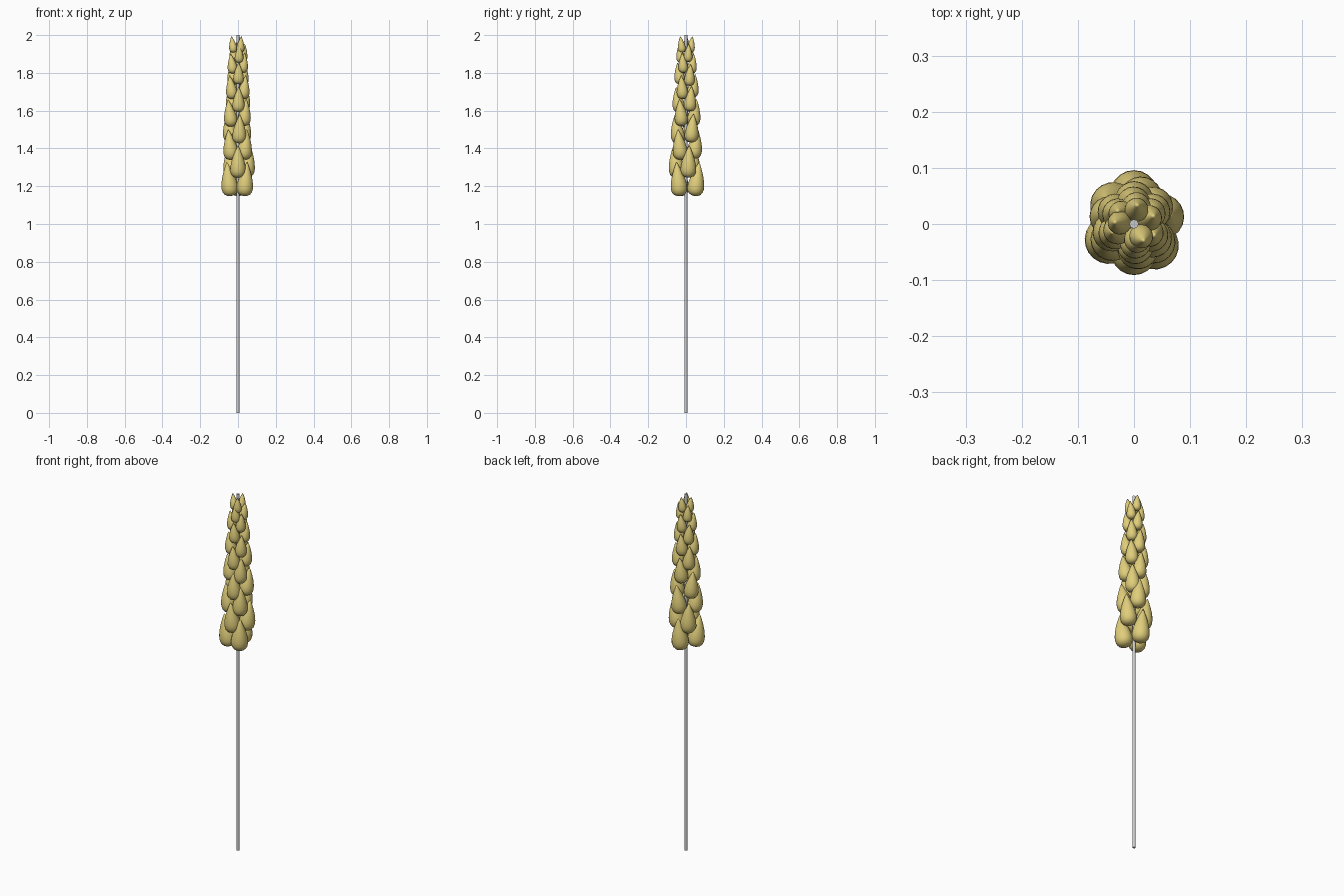
import bpy, math, random
from mathutils import Matrix, Vector

if "Cube" in bpy.data.objects:
    bpy.data.objects.remove(bpy.data.objects["Cube"])

random.seed(4)

gold = bpy.data.materials.new("grain_gold")
gold.diffuse_color = (0.75, 0.62, 0.2, 1)
gold.use_nodes = True
gold.node_tree.nodes["Principled BSDF"].inputs["Base Color"].default_value = gold.diffuse_color

# Stem
bpy.ops.mesh.primitive_cylinder_add(vertices=16, radius=0.008, depth=2, location=(0, 0, 1))
stem = bpy.context.object
stem.name = "stem"
bpy.ops.object.shade_smooth_by_angle()

# Grain mesh: lathed teardrop, (radius, height) for the largest size
PROFILE = [(0.017, 0.003), (0.031, 0.010), (0.040, 0.023), (0.044, 0.040), (0.043, 0.060),
           (0.039, 0.082), (0.033, 0.104), (0.025, 0.127), (0.016, 0.149), (0.008, 0.167)]
SIDES = 20


def grain_mesh():
    verts = [(0, 0, 0)]
    for r, z in PROFILE:
        verts += [(r * math.cos(k * math.tau / SIDES), r * math.sin(k * math.tau / SIDES), z)
                  for k in range(SIDES)]
    verts.append((0, 0, 0.182))
    top, last = len(verts) - 1, 1 + (len(PROFILE) - 1) * SIDES
    faces = []
    for k in range(SIDES):
        n = (k + 1) % SIDES
        faces.append((0, 1 + n, 1 + k))
        faces.append((last + k, last + n, top))
        for j in range(len(PROFILE) - 1):
            a, b = 1 + j * SIDES, 1 + (j + 1) * SIDES
            faces.append((a + k, a + n, b + n, b + k))
    mesh = bpy.data.meshes.new("grain")
    mesh.from_pydata(verts, [], faces)
    mesh.materials.append(gold)
    mesh.shade_smooth()
    return mesh


# Ear: whorls of three grains, shrinking and closing up towards the tip
mesh = grain_mesh()
WHORLS = 11
fixed = {0: (90, 212, 314), 1: (15, 138, 270), 2: (75, 215, 318), WHORLS - 1: (80, 175, 300)}
z = 1.148
last_size = 0.48
steps = [1 - (1 - last_size) * i / (WHORLS - 1) for i in range(WHORLS)]
gap = (1.908 - z) / sum(steps[:-1])
for i, size in enumerate(steps):
    base = 90 + 60 * i + random.uniform(-14, 14)
    angles = fixed.get(i, [base + 120 * k + random.uniform(-12, 12) for k in range(3)])
    for k, a in enumerate(angles):
        radius = 0.043 * size + 0.002
        pos = Vector((radius, 0, z + random.uniform(-0.004, 0.006) * (0 < i < WHORLS - 1)))
        ob = bpy.data.objects.new(f"grain_{i}_{k}", mesh)
        bpy.context.collection.objects.link(ob)
        ob.matrix_world = (Matrix.Rotation(math.radians(a), 4, 'Z') @ Matrix.Translation(pos)
                           @ Matrix.Rotation(math.radians(8), 4, 'Y') @ Matrix.Scale(size, 4))
    z += gap * size
